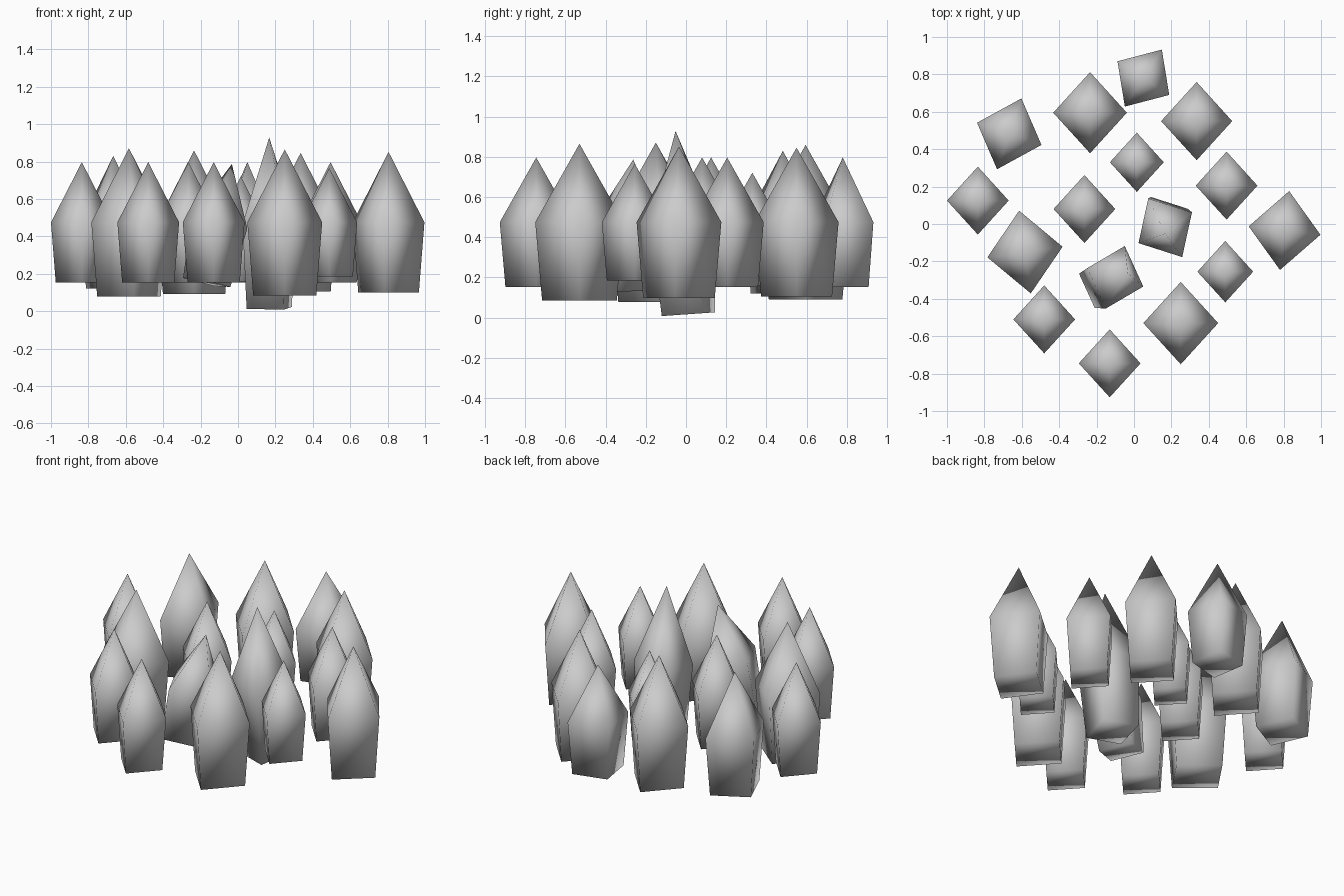
import bpy
import bmesh
from math import radians, cos, sin, pi
from mathutils import Matrix, Vector

cube = bpy.data.objects.get("Cube")
if cube:
    bpy.data.objects.remove(cube, do_unlink=True)

stone = bpy.data.materials.new("pale_grey_stone")
stone.use_nodes = True
stone.diffuse_color = (0.6, 0.6, 0.6, 1)
stone.node_tree.nodes["Principled BSDF"].inputs["Base Color"].default_value = (0.6, 0.6, 0.6, 1)

DEPTH = 1.95      # half height relative to half width
SHOULDER_Z = 0.475


def crystal(name, x, y, size, turn=0, z=SHOULDER_Z, stretch=1.0, tilt=(0, 0)):
    """Four-sided shard: tapered foot, wide shoulder ring, pointed tip."""
    bm = bmesh.new()
    half = DEPTH * stretch

    def ring(scale, height):
        return [bm.verts.new((scale * cos(i * pi / 2), scale * 1.1 * sin(i * pi / 2), height))
                for i in range(4)]

    foot, shoulder = ring(0.845, -half), ring(1, 0)
    tip = bm.verts.new((0, 0, half))
    bm.faces.new(foot[::-1])
    for i in range(4):
        j = (i + 1) % 4
        bm.faces.new((foot[i], foot[j], shoulder[j], shoulder[i]))
        bm.faces.new((shoulder[i], shoulder[j], tip))
    for face in bm.faces:
        face.smooth = True

    lean = Matrix.Rotation(radians(tilt[1]), 4, 'Y') @ Matrix.Rotation(radians(tilt[0]), 4, 'X')
    bm.transform(lean @ Matrix.Rotation(radians(turn), 4, 'Z') @ Matrix.Scale(size, 4))
    mesh = bpy.data.meshes.new(name)
    bm.to_mesh(mesh)
    bm.free()
    mesh.materials.append(stone)
    obj = bpy.data.objects.new(name, mesh)
    obj.location = Vector((x, y, z))
    bpy.context.collection.objects.link(obj)


# Large upright shards
large = [(-0.235, 0.595, 0.197, 0), (0.335, 0.55, 0.19, 0), (-0.667, 0.482, 0.182, -19),
         (-0.583, -0.15, 0.203, 8), (0.805, -0.035, 0.193, -6.7), (0.25, -0.53, 0.2, 0)]
for n, (x, y, size, turn) in enumerate(large, 1):
    crystal(f"large_crystal_{n}", x, y, size, turn)

# Small upright shards of one size
small = [(0.05, 0.78, -33), (-0.835, 0.125, 0), (-0.265, 0.08, 0),
         (0.495, 0.205, 0), (-0.48, -0.51, 0), (-0.13, -0.745, 0)]
for n, (x, y, turn) in enumerate(small, 1):
    crystal(f"small_crystal_{n}", x, y, 0.165, turn)

# Smallest shards
crystal("tiny_crystal_back", 0.015, 0.33, 0.144, z=0.44)
crystal("tiny_crystal_front", 0.488, -0.255, 0.149)

# Leaning shards in the middle
crystal("leaning_crystal", -0.1, -0.285, 0.16, -18, z=0.47, stretch=1.04, tilt=(-4, 12))
crystal("tall_crystal", 0.167, -0.02, 0.165, 30, z=0.473, stretch=1.42, tilt=(4, 0))
